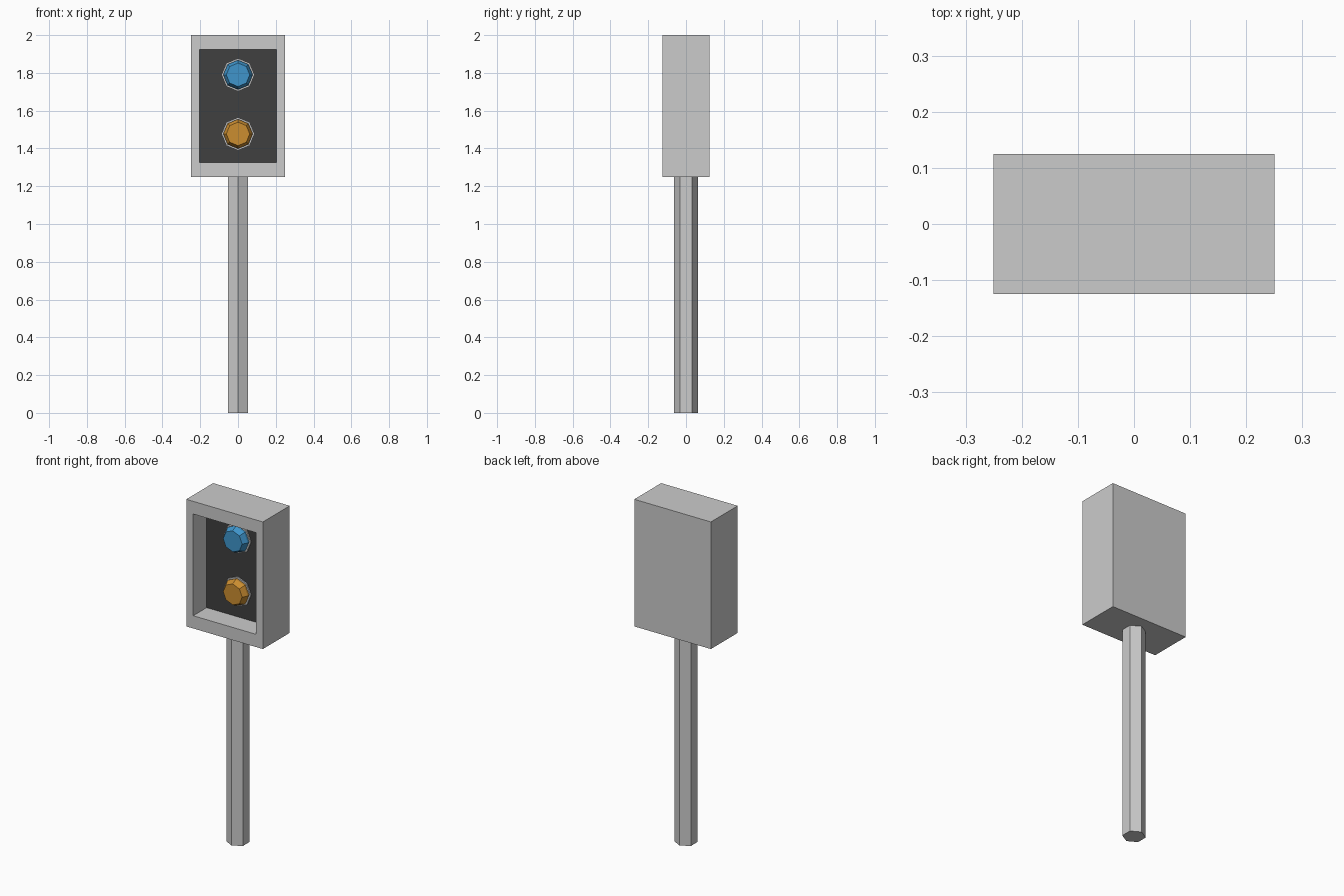
import bpy, bmesh, math
from mathutils import Matrix, Vector

if "Cube" in bpy.data.objects:
    bpy.data.objects.remove(bpy.data.objects["Cube"])


def make_object(name, bm, color=None):
    bmesh.ops.recalc_face_normals(bm, faces=bm.faces[:])
    mesh = bpy.data.meshes.new(name)
    bm.to_mesh(mesh)
    bm.free()
    obj = bpy.data.objects.new(name, mesh)
    bpy.context.collection.objects.link(obj)
    if color:
        mat = bpy.data.materials.new(name + "_colour")
        mat.diffuse_color = (*color, 1)
        mat.use_nodes = True
        mat.node_tree.nodes["Principled BSDF"].inputs["Base Color"].default_value = mat.diffuse_color
        mesh.materials.append(mat)
    return obj


def box(center, size):
    bm = bmesh.new()
    bmesh.ops.create_cube(bm, size=1, matrix=Matrix.Translation(center) @ Matrix.Diagonal((*size, 1)))
    return bm


def lathe_front(profile, z, sides=8):
    """Closed faceted solid along the y axis from (radius, y) pairs."""
    bm = bmesh.new()
    rings = []
    for r, y in profile:
        angles = [2 * math.pi * i / sides for i in range(sides)]
        rings.append([bm.verts.new((r * math.sin(a), y, z + r * math.cos(a))) for a in angles])
    for a, b in zip(rings, rings[1:]):
        for i in range(sides):
            j = (i + 1) % sides
            bm.faces.new((a[i], a[j], b[j], b[i]))
    bm.faces.new(rings[0])
    bm.faces.new(rings[-1])
    return bm


# Hexagonal pole with an edge facing the front
bm = bmesh.new()
bmesh.ops.create_cone(bm, cap_ends=True, segments=6, radius1=0.0625, radius2=0.0625, depth=1.25,
                      matrix=Matrix.Translation((0, 0, 0.625)))
if max(v.co.x for v in bm.verts) > 0.06:
    bmesh.ops.rotate(bm, verts=bm.verts[:], matrix=Matrix.Rotation(math.radians(30), 3, 'Z'))
make_object("pole", bm)

# Housing: box whose front is inset and pushed in to form the recess
bm = box((0, 0, 1.625), (0.5, 0.25, 0.75))
front = min(bm.faces, key=lambda f: f.calc_center_median().y)
bmesh.ops.inset_region(bm, faces=[front], thickness=0.05)
for v in front.verts:
    v.co.x = math.copysign(0.205, v.co.x)
    v.co.z = 1.625 + math.copysign(0.30, v.co.z - 1.625)
floor = bmesh.ops.extrude_discrete_faces(bm, faces=[front])["faces"][0]
for v in floor.verts:
    v.co.y = 0.01
make_object("housing", bm)

# Dark panel at the back of the recess
make_object("back_panel", box((0, 0.005, 1.625), (0.41, 0.01, 0.60)), (0.05, 0.05, 0.05))

# Two octagonal lamps: grey bezel and tapered coloured lens
for label, z, color in (("upper", 1.79, (0.05, 0.30, 0.60)),
                        ("lower", 1.477, (0.60, 0.27, 0.03))):
    make_object(label + "_bezel", lathe_front([(0.0875, 0), (0.0875, -0.008)], z))
    make_object(label + "_lens", lathe_front([(0.078, -0.004), (0.078, -0.02), (0.062, -0.05)], z), color)
